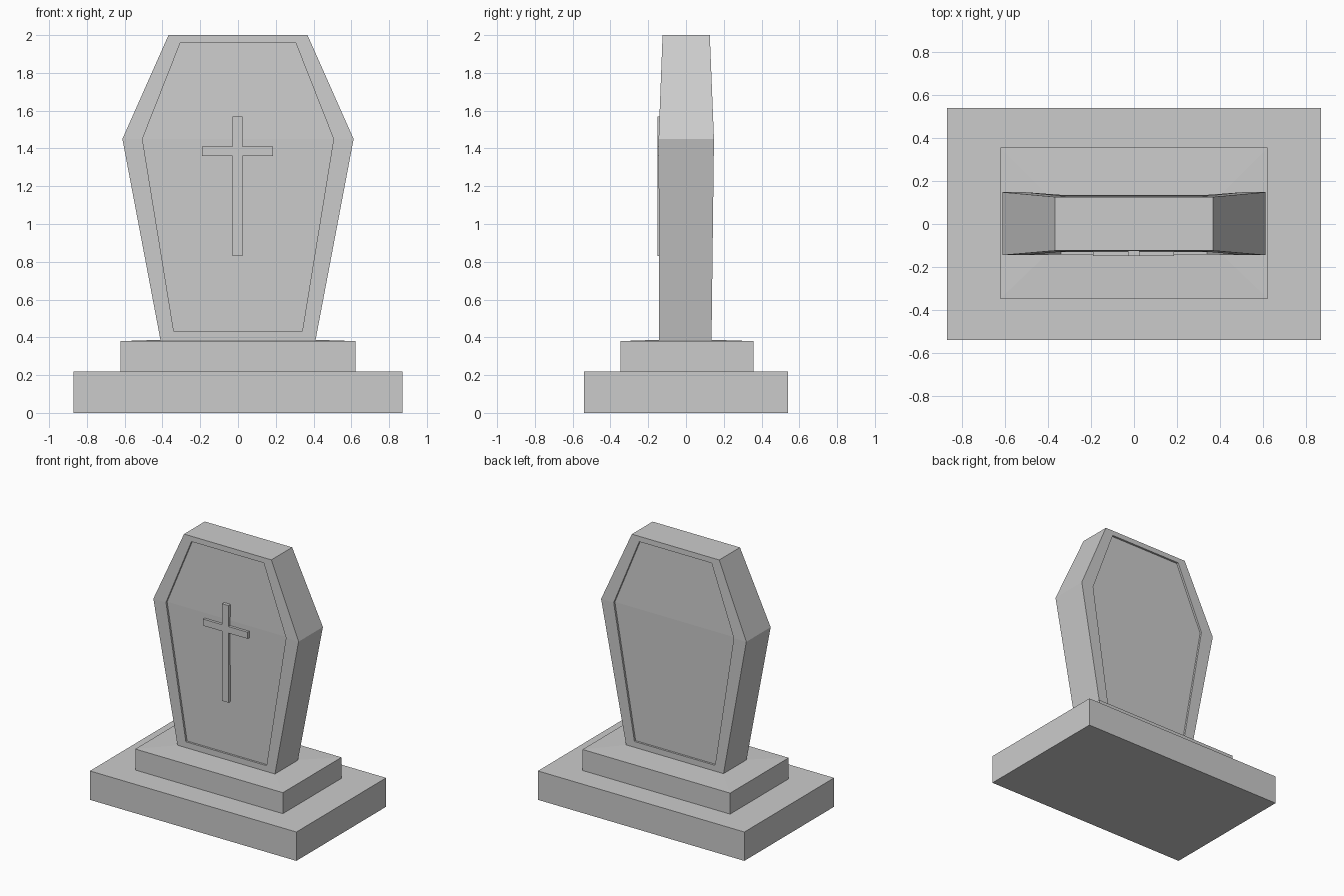
import bpy, bmesh

if "Cube" in bpy.data.objects:
    bpy.data.objects.remove(bpy.data.objects["Cube"])


def make_object(name, verts, faces):
    mesh = bpy.data.meshes.new(name)
    mesh.from_pydata(verts, [], faces)
    bm = bmesh.new()
    bm.from_mesh(mesh)
    bmesh.ops.recalc_face_normals(bm, faces=bm.faces)
    bm.to_mesh(mesh)
    bm.free()
    obj = bpy.data.objects.new(name, mesh)
    bpy.context.collection.objects.link(obj)
    return obj


def stack(name, levels):
    """Closed solid from stacked rectangles (half_x, y_min, y_max, z)."""
    verts, faces = [], []
    for hx, y0, y1, z in levels:
        verts += [(-hx, y0, z), (hx, y0, z), (hx, y1, z), (-hx, y1, z)]
    for k in range(len(levels) - 1):
        for i in range(4):
            a, b = 4 * k + i, 4 * k + (i + 1) % 4
            faces.append((a, b, b + 4, a + 4))
    top = len(verts) - 4
    faces += [(3, 2, 1, 0), (top, top + 1, top + 2, top + 3)]
    return make_object(name, verts, faces)


# Two-step base; the upper step's top rises very slightly to the headstone
stack("plinth", [(0.87, -0.54, 0.54, 0), (0.87, -0.54, 0.54, 0.22)])
stack("pedestal", [(0.622, -0.348, 0.357, 0.22), (0.622, -0.348, 0.357, 0.38),
                   (0.41, -0.145, 0.14, 0.387)])

# Coffin-shaped headstone: rows of (half_width, z) with front and back depth
OUTER = [(0.41, 0.383), (0.612, 1.45), (0.368, 2.0)]
INNER = [(0.34, 0.432), (0.506, 1.45), (0.305, 1.96)]
FRONT = [-0.142, -0.145, -0.124]
BACK = [0.135, 0.148, 0.126]
INNER_FRONT = [-0.142, -0.145, -0.1255]
INNER_BACK = [0.1356, 0.148, 0.1276]
RECESS = 0.015


def ring(rows, depths, offset=0.0):
    """Six points: right side upward, then left side downward."""
    right = [(w, y + offset, z) for (w, z), y in zip(rows, depths)]
    return right + [(-x, y, z) for x, y, z in reversed(right)]


rings = [ring(INNER, INNER_FRONT, RECESS), ring(INNER, INNER_FRONT), ring(OUTER, FRONT),
         ring(OUTER, BACK), ring(INNER, INNER_BACK), ring(INNER, INNER_BACK, -RECESS)]
verts = [p for r in rings for p in r]
faces = []
for k in range(len(rings) - 1):
    for i in range(6):
        a, b = 6 * k + i, 6 * k + (i + 1) % 6
        faces.append((a, b, b + 6, a + 6))
for s in (0, 30):  # recessed panels, creased at the widest height
    faces += [(s, s + 1, s + 4, s + 5), (s + 1, s + 2, s + 3, s + 4)]
make_object("headstone", verts, faces)

# Raised cross on the front panel
w, arm, cx = 0.027, 0.188, -0.002
z0, z1, z2, z3 = 0.83, 1.36, 1.41, 1.57
right = [(w, z0), (w, z1), (arm, z1), (arm, z2), (w, z2), (w, z3)]
outline = right + [(-x, z) for x, z in reversed(right)]
n = len(outline)
verts = [(x + cx, y, z) for y in (-0.15, -0.12) for x, z in outline]
faces = [tuple(range(n)), tuple(range(2 * n - 1, n - 1, -1))]
faces += [(i, (i + 1) % n, (i + 1) % n + n, i + n) for i in range(n)]
make_object("cross", verts, faces)
